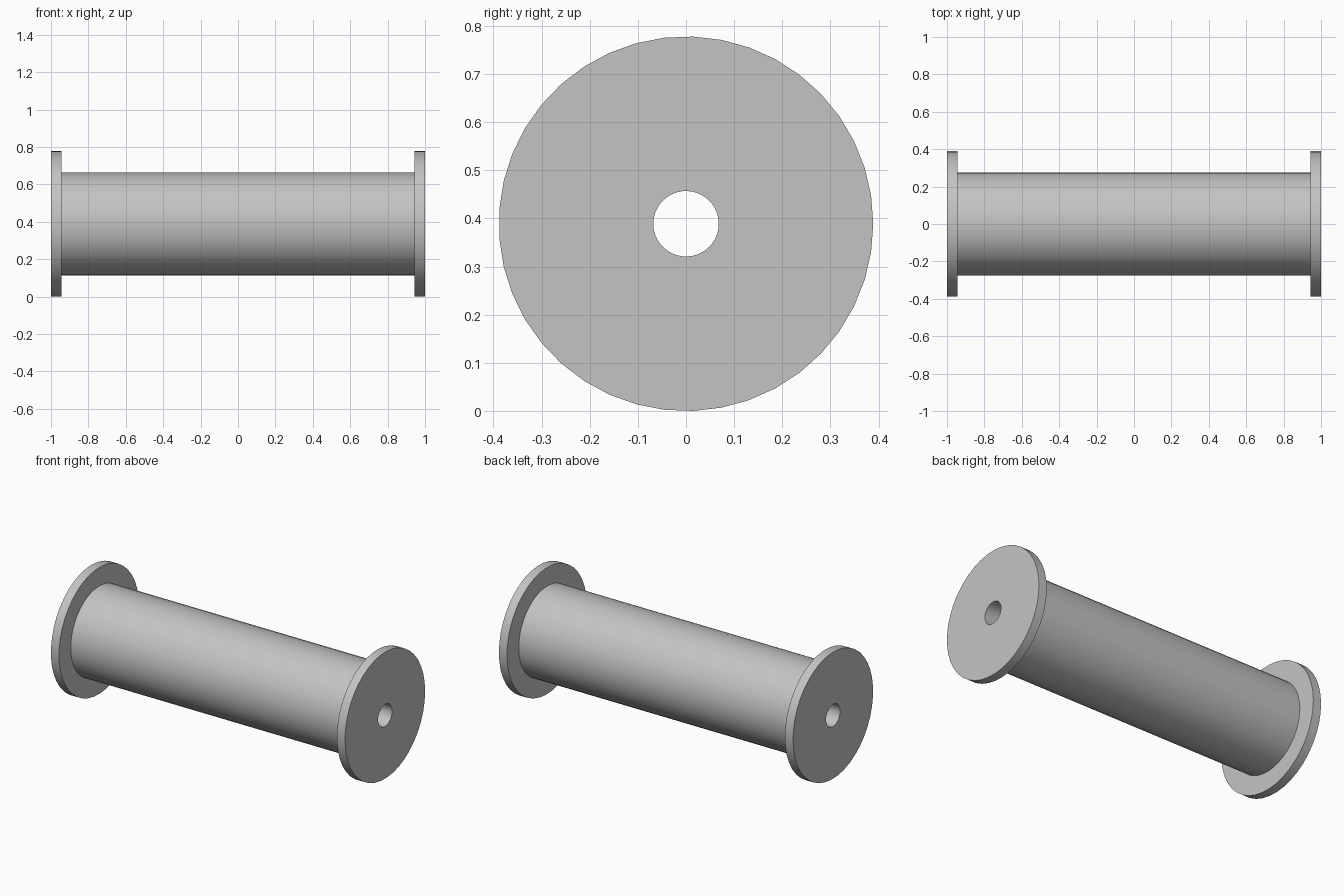
import bpy
import bmesh
import math
from mathutils import Vector, Matrix

if "Cube" in bpy.data.objects:
    bpy.data.objects.remove(bpy.data.objects["Cube"], do_unlink=True)

SIDES = 41
AXIS_Z = 0.389
FLANGE_R = 0.389
CORE_R = 0.275
BORE_R = 0.068
END = 1.0
SHOULDER = 0.945

# Plain grey metal
grey = bpy.data.materials.new("grey_metal")
grey.use_nodes = True
colour = (0.55, 0.55, 0.55, 1.0)
grey.diffuse_color = colour
grey.node_tree.nodes["Principled BSDF"].inputs["Base Color"].default_value = colour


def lathe(name, profile):
    """Spin a closed (x, radius) profile around the x axis."""
    bm = bmesh.new()
    rings = []
    for i in range(SIDES):
        turn = Matrix.Rotation(i * math.tau / SIDES, 3, "X")
        rings.append([bm.verts.new(turn @ Vector((x, r, 0))) for x, r in profile])
    for i, ring in enumerate(rings):
        after = rings[(i + 1) % SIDES]
        for j in range(len(profile)):
            k = (j + 1) % len(profile)
            bm.faces.new((ring[j], ring[k], after[k], after[j]))
    bmesh.ops.recalc_face_normals(bm, faces=bm.faces)
    mesh = bpy.data.meshes.new(name)
    bm.to_mesh(mesh)
    bm.free()
    mesh.materials.append(grey)
    obj = bpy.data.objects.new(name, mesh)
    obj.location.z = AXIS_Z
    bpy.context.collection.objects.link(obj)
    bpy.ops.object.select_all(action="DESELECT")
    obj.select_set(True)
    bpy.context.view_layer.objects.active = obj
    bpy.ops.object.shade_smooth_by_angle(angle=math.radians(30))
    return obj


# Flanged spool with a bore running right through it
lathe("flanged_spool", [
    (-END, BORE_R), (-END, FLANGE_R), (-SHOULDER, FLANGE_R), (-SHOULDER, CORE_R),
    (SHOULDER, CORE_R), (SHOULDER, FLANGE_R), (END, FLANGE_R), (END, BORE_R),
])
